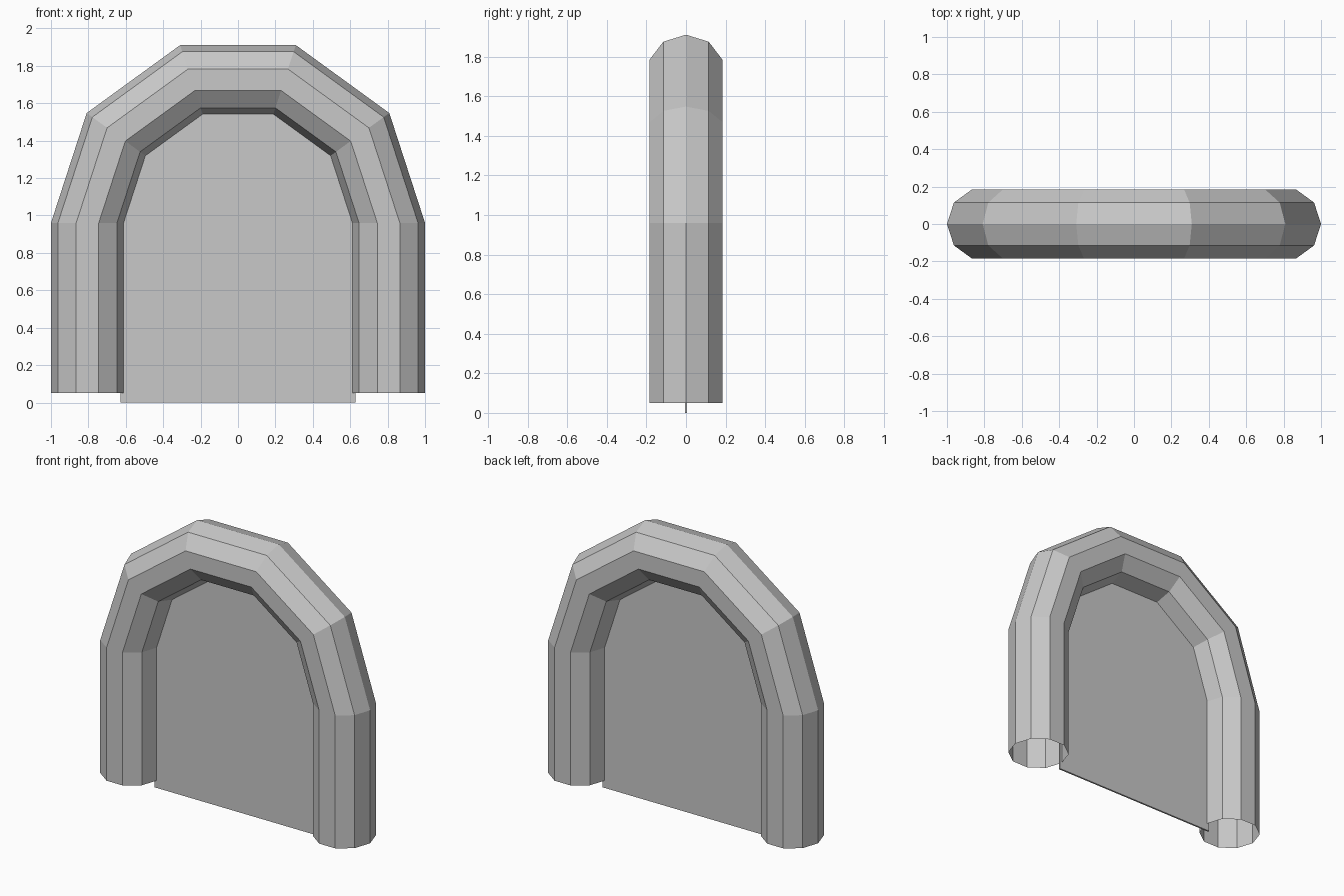
import bpy, bmesh
from math import sin, cos, pi

cube = bpy.data.objects.get("Cube")
if cube:
    bpy.data.objects.remove(cube, do_unlink=True)

SPRING = 0.96      # height where the arch begins
ARCH_STEPS = 5     # flat segments over the half circle
SIDES = 10         # sides of the tube

grey = bpy.data.materials.new("plain grey")
grey.use_nodes = True
color = (0.58, 0.58, 0.58, 1)
grey.diffuse_color = color
grey.node_tree.nodes["Principled BSDF"].inputs["Base Color"].default_value = color


def arch_path(radius, foot):
    """Points of an arch standing on two straight legs, from +x to -x."""
    angles = [pi * i / ARCH_STEPS for i in range(ARCH_STEPS + 1)]
    arc = [(radius * cos(a), SPRING + radius * sin(a)) for a in angles]
    return [(radius, foot)] + arc + [(-radius, foot)]


def make_object(name, bm):
    bmesh.ops.recalc_face_normals(bm, faces=bm.faces)
    mesh = bpy.data.meshes.new(name)
    bm.to_mesh(mesh)
    bm.free()
    mesh.materials.append(grey)
    obj = bpy.data.objects.new(name, mesh)
    bpy.context.collection.objects.link(obj)
    return obj


# Arched tube frame, open at both feet
bm = bmesh.new()
rails = []
for k in range(SIDES):
    a = 2 * pi * k / SIDES
    path = arch_path(0.805 + 0.195 * cos(a), 0.05)
    rails.append([bm.verts.new((x, 0.195 * sin(a), z)) for x, z in path])
for k in range(SIDES):
    a, b = rails[k], rails[(k + 1) % SIDES]
    for i in range(len(a) - 1):
        bm.faces.new((a[i], a[i + 1], b[i + 1], b[i]))
frame = make_object("arch_frame", bm)
# Outward normals: the first face lies on the outer side of the +x leg
if frame.data.polygons[0].normal.x < 0:
    frame.data.flip_normals()

# Thin panel filling the opening, its rim hidden inside the tube
bm = bmesh.new()
half = 0.006
panel = bm.faces.new([bm.verts.new((x, -half, z)) for x, z in arch_path(0.628, 0)])
extruded = bmesh.ops.extrude_face_region(bm, geom=[panel])
moved = [v for v in extruded["geom"] if isinstance(v, bmesh.types.BMVert)]
bmesh.ops.translate(bm, verts=moved, vec=(0, 2 * half, 0))
# Keep the starting face as the front cap
if not panel.is_valid:
    bmesh.ops.holes_fill(bm, edges=bm.edges)
make_object("inner_panel", bm)
